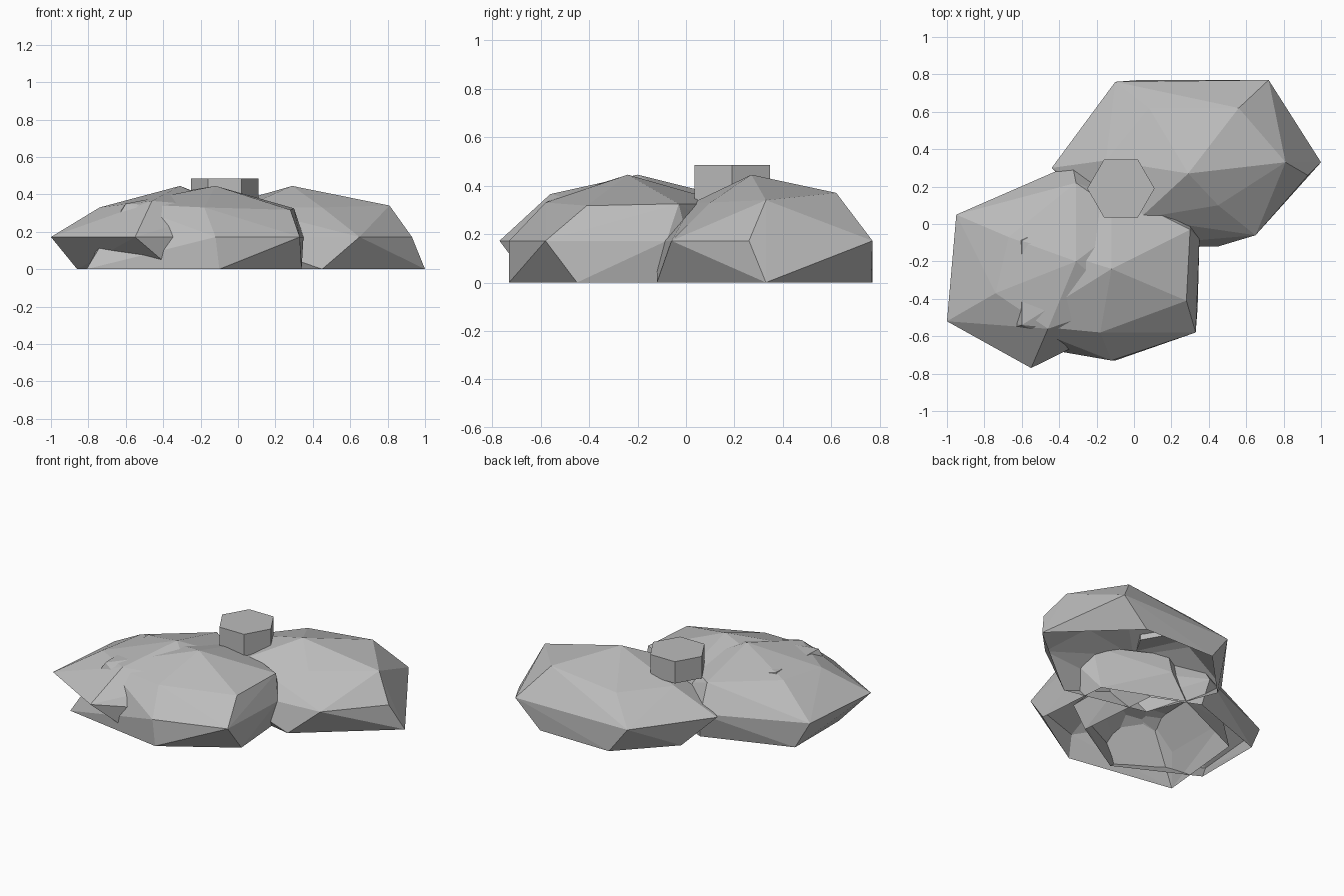
import bpy, bmesh, math

if "Cube" in bpy.data.objects:
    bpy.data.objects.remove(bpy.data.objects["Cube"])

stone = bpy.data.materials.new("stone grey")
stone.diffuse_color = (0.5, 0.5, 0.5, 1)
stone.use_nodes = True
stone.node_tree.nodes["Principled BSDF"].inputs["Base Color"].default_value = stone.diffuse_color


def finish(name, bm):
    bmesh.ops.recalc_face_normals(bm, faces=bm.faces)
    mesh = bpy.data.meshes.new(name)
    bm.to_mesh(mesh)
    bm.free()
    mesh.materials.append(stone)
    obj = bpy.data.objects.new(name, mesh)
    bpy.context.collection.objects.link(obj)
    return obj


def boulder(name, base, middle, upper, apex):
    """Faceted dome: ground ring, girdle ring, shoulder ring and peak, open below."""
    bm = bmesh.new()
    points = [(x, y, 0) for x, y in base]
    points += [(x, y, 0.172) for x, y in middle]
    points += upper + [apex]
    for p in points:
        bm.verts.new(p)
    result = bmesh.ops.convex_hull(bm, input=bm.verts)
    loose = [v for v in bm.verts if not v.link_faces]
    bmesh.ops.delete(bm, geom=loose, context='VERTS')
    bm.normal_update()
    bottom = [f for f in bm.faces if all(abs(v.co.z) < 1e-4 for v in f.verts)]
    bmesh.ops.delete(bm, geom=bottom, context='FACES')
    return finish(name, bm)


# Boulder at the back right
boulder("back_boulder",
        [(1.0, .33), (.54, .765), (.03, .77), (-.28, .45), (-.1, .0), (.45, -.12)],
        [(.93, .26), (.72, .77), (-.10, .76), (-.44, .30), (-.05, -.12), (.65, -.06)],
        [(.81, .33, .34), (.56, .62, .37), (.08, .62, .32), (-.15, .34, .32),
         (.03, .03, .33), (.45, .10, .33)],
        (.29, .27, .445))

# Boulder at the left
boulder("left_boulder",
        [(-.86, .08), (-.86, -.38), (-.35, -.64), (.05, -.40), (.0, .15), (-.3, .28)],
        [(-.95, .05), (-1.0, -.52), (-.55, -.77), (.1, -.45), (.1, .08), (-.33, .32)],
        [(-.74, -.37, .33), (-.67, -.07, .34), (-.31, .22, .34), (-.02, .02, .33),
         (-.05, -.42, .33), (-.46, -.56, .365)],
        (-.31, -.20, .445))

# Boulder at the front
boulder("front_boulder",
        [(-.81, -.61), (-.10, -.73), (.34, -.45), (.30, .05), (-.2, .25), (-.75, .0)],
        [(-.72, -.50), (-.12, -.73), (.33, -.58), (.35, -.08), (-.1, .24), (-.72, -.02)],
        [(-.60, -.54, .35), (-.18, -.58, .33), (.28, -.41, .317), (.30, -.03, .325),
         (-.12, .18, .325), (-.60, -.09, .365)],
        (-.12, -.24, .445))

# Small hexagonal block resting on top
bm = bmesh.new()
bmesh.ops.create_cone(bm, cap_ends=True, segments=6, radius1=.18, radius2=.18, depth=.145)
angle = math.atan2(bm.verts[:][0].co.y, bm.verts[:][0].co.x)
for v in bm.verts:
    x, y = v.co.x, v.co.y
    v.co.x = x * math.cos(angle) + y * math.sin(angle) - .07
    v.co.y = -x * math.sin(angle) + y * math.cos(angle) + .19
    v.co.z += .4125
finish("top_block", bm)
